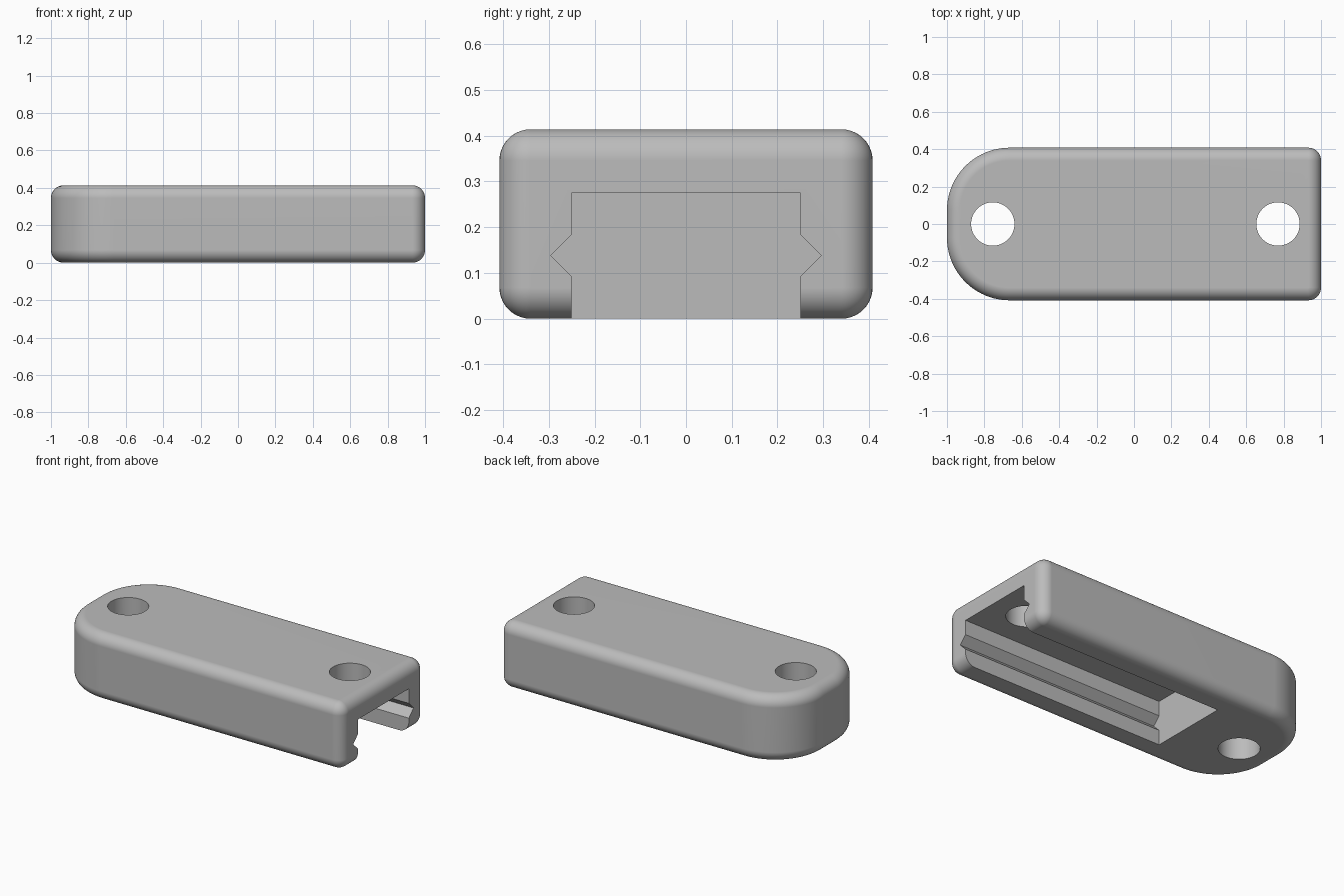
import bpy, bmesh, math

default = bpy.data.objects.get("Cube")
if default:
    bpy.data.objects.remove(default, do_unlink=True)

HALF_W, HEIGHT, FILLET = 0.408, 0.414, 0.068
ROUND_R = 0.335

grey = bpy.data.materials.new("plain grey")
grey.use_nodes = True
colour = (0.5, 0.5, 0.5, 1)
grey.diffuse_color = colour
grey.node_tree.nodes["Principled BSDF"].inputs["Base Color"].default_value = colour


def loft(name, rings):
    """Skin a stack of matching closed rings and cap both ends."""
    bm = bmesh.new()
    loops = [[bm.verts.new(p) for p in ring] for ring in rings]
    n = len(loops[0])
    for a, b in zip(loops, loops[1:]):
        for i in range(n):
            j = (i + 1) % n
            bm.faces.new((a[i], a[j], b[j], b[i]))
    bm.faces.new(loops[0][::-1])
    bm.faces.new(loops[-1])
    bmesh.ops.remove_doubles(bm, verts=bm.verts, dist=0.0001)
    bmesh.ops.recalc_face_normals(bm, faces=bm.faces)
    mesh = bpy.data.meshes.new(name)
    bm.to_mesh(mesh)
    bm.free()
    mesh.materials.append(grey)
    obj = bpy.data.objects.new(name, mesh)
    bpy.context.collection.objects.link(obj)
    return obj


def outline(inset, z):
    """Plan outline: large corners at the round end, small ones at the open end."""
    ring = []
    for sx, sy, start, r, steps in ((1, 1, 0, FILLET, 10), (-1, 1, 90, ROUND_R, 24),
                                    (-1, -1, 180, ROUND_R, 24), (1, -1, 270, FILLET, 10)):
        cx, cy = sx * (1 - r), sy * (HALF_W - r)
        for k in range(steps + 1):
            a = math.radians(start + 90 * k / steps)
            ring.append((cx + (r - inset) * math.cos(a), cy + (r - inset) * math.sin(a), z))
    return ring


# Body with rounded top and bottom edges
quarter = [math.radians(9 * k) for k in range(11)]
lower = [outline(FILLET * (1 - math.sin(a)), FILLET * (1 - math.cos(a))) for a in quarter]
upper = [outline(FILLET * (1 - math.cos(a)), HEIGHT - FILLET * (1 - math.sin(a))) for a in quarter]
body = loft("housing", lower + upper)

# Slot with V grooves, open at the bottom and the square end
half = [(0.25, -0.1), (0.25, 0.092), (0.296, 0.138), (0.25, 0.184), (0.25, 0.275)]
section = half + [(-y, z) for y, z in reversed(half)]
cutters = [loft("slot_cutter", [[(x, y, z) for y, z in section] for x in (-0.39, 1.2)])]

# Screw holes
for name, x in (("round_end_hole_cutter", -0.755), ("open_end_hole_cutter", 0.77)):
    circle = [(x + 0.116 * math.cos(math.tau * k / 48), 0.116 * math.sin(math.tau * k / 48))
              for k in range(48)]
    cutters.append(loft(name, [[(px, py, z) for px, py in circle] for z in (-0.1, 0.6)]))

bpy.ops.object.select_all(action='DESELECT')
body.select_set(True)
bpy.context.view_layer.objects.active = body
for cutter in cutters:
    mod = body.modifiers.new(cutter.name, 'BOOLEAN')
    mod.operation = 'DIFFERENCE'
    mod.solver = 'EXACT'
    mod.object = cutter
    bpy.ops.object.modifier_apply(modifier=mod.name)
    bpy.data.objects.remove(cutter, do_unlink=True)

# Smooth fillets, crisp cut edges, flat main faces
bpy.ops.object.shade_smooth_by_angle(angle=math.radians(30))
flat = body.modifiers.new("flat_faces", 'WEIGHTED_NORMAL')
flat.keep_sharp = True
